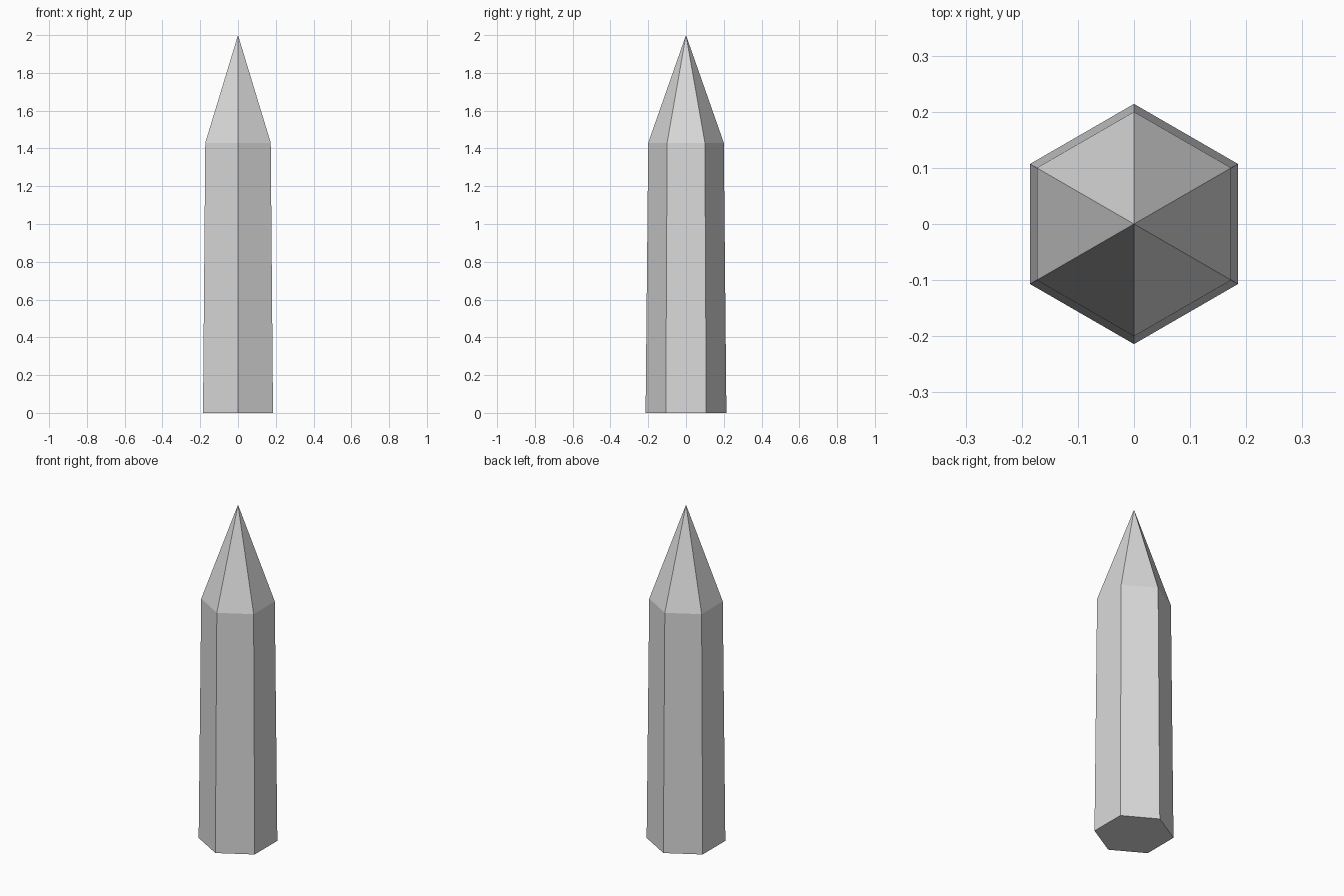
import bpy
import bmesh
import math

cube = bpy.data.objects.get("Cube")
if cube:
    bpy.data.objects.remove(cube, do_unlink=True)

SIDES = 6
BASE_RADIUS, SHOULDER_RADIUS = 0.214, 0.2
SHOULDER_Z, TIP_Z = 1.43, 2.0

# Single grey material
grey = bpy.data.materials.new("light_grey")
grey.use_nodes = True
colour = (0.7, 0.7, 0.7, 1)
grey.diffuse_color = colour
grey.node_tree.nodes["Principled BSDF"].inputs["Base Color"].default_value = colour


def ring(bm, radius, z):
    """Hexagon with one corner facing the front."""
    angles = [math.tau * i / SIDES - math.pi / 2 for i in range(SIDES)]
    return [bm.verts.new((radius * math.cos(a), radius * math.sin(a), z)) for a in angles]


# Tapered six-sided shaft with a pointed tip
bm = bmesh.new()
base = ring(bm, BASE_RADIUS, 0)
shoulder = ring(bm, SHOULDER_RADIUS, SHOULDER_Z)
tip = bm.verts.new((0, 0, TIP_Z))
bm.faces.new(base[::-1])
for i in range(SIDES):
    j = (i + 1) % SIDES
    bm.faces.new((base[i], base[j], shoulder[j], shoulder[i]))
    bm.faces.new((shoulder[i], shoulder[j], tip))
bmesh.ops.recalc_face_normals(bm, faces=bm.faces)

mesh = bpy.data.meshes.new("pointed_hexagonal_post")
bm.to_mesh(mesh)
bm.free()
mesh.materials.append(grey)
post = bpy.data.objects.new("pointed_hexagonal_post", mesh)
bpy.context.collection.objects.link(post)
